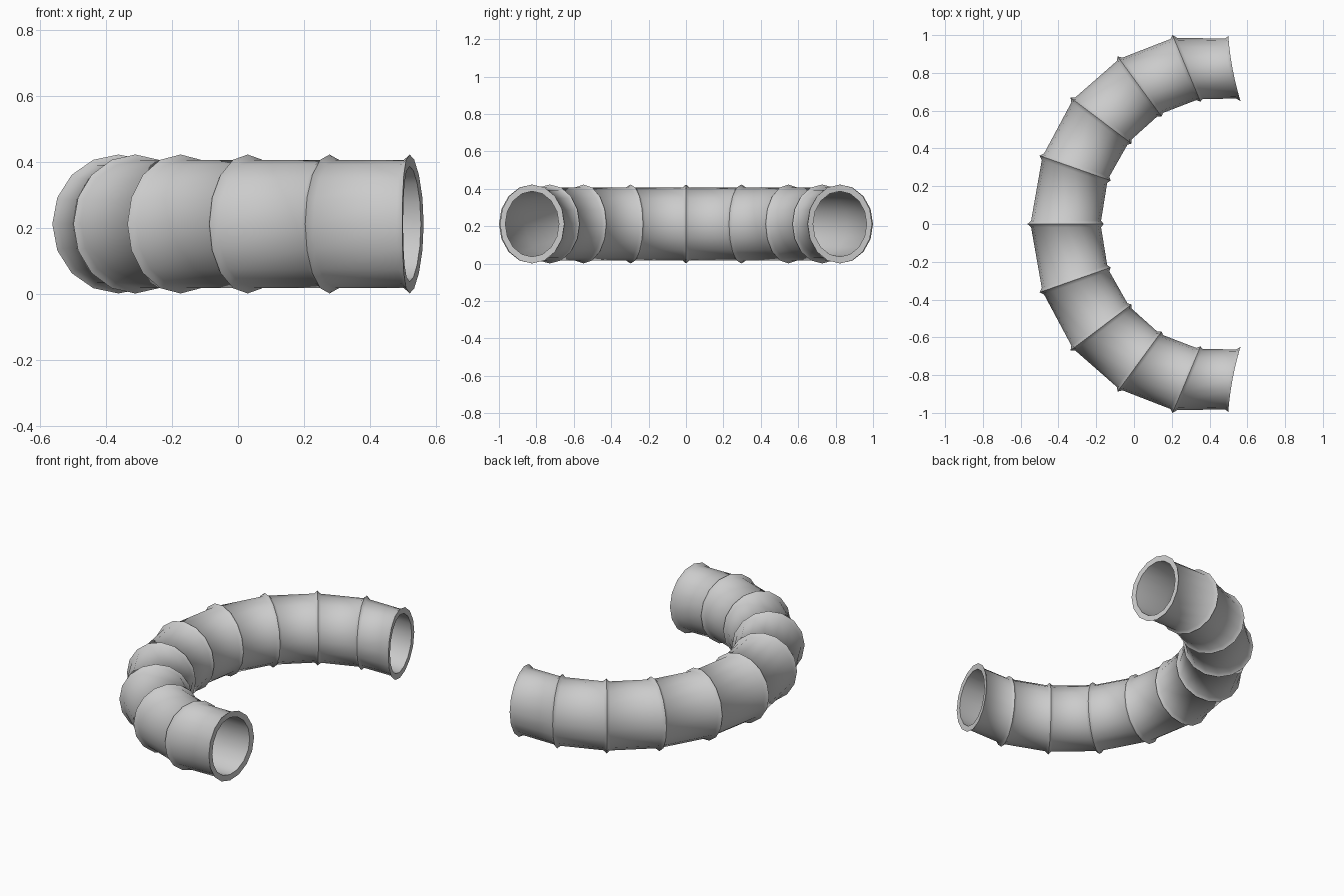
import bpy, bmesh, math
from mathutils import Vector

if "Cube" in bpy.data.objects:
    bpy.data.objects.remove(bpy.data.objects["Cube"])

SIDES = 16
ZC, ZR = 0.212, 0.211       # axis height and vertical joint radius
BODY, BORE = 0.92, 0.83     # pipe wall and bore relative to the joint ridge
LIP = 0.018                 # half width of a ridge

# Mitre joints of one half: outer x, y and inner x, y (from open end to the middle)
half = [
    (0.499, 0.995, 0.564, 0.650),
    (0.204, 1.000, 0.352, 0.648),
    (-0.087, 0.887, 0.146, 0.569),
    (-0.336, 0.669, -0.013, 0.426),
    (-0.500, 0.362, -0.124, 0.230),
    (-0.564, 0.000, -0.161, 0.000),
]
joints = half + [(a, -b, c, -d) for a, b, c, d in reversed(half[:-1])]


def ring(i, scale):
    """Cross-section points at joint i."""
    ox, oy, ix, iy = joints[i]
    end = i in (0, len(joints) - 1)
    pts = []
    for k in range(SIDES):
        a = 2 * math.pi * k / SIDES
        c, s = math.cos(a) * scale, math.sin(a) * scale
        x = (ox + ix) / 2 + (ox - ix) / 2 * c
        y = (oy + iy) / 2 + (oy - iy) / 2 * c
        if end:
            x -= 0.01 * (1 - c * c)     # slightly dished open end
        pts.append(Vector((x, y, ZC + ZR * s)))
    return pts


def toward(p, q):
    return [a + (b - a).normalized() * LIP for a, b in zip(p, q)]


# Outer skin with raised ridges, then back through the bore
n = len(joints)
body = [ring(i, BODY) for i in range(n)]
rings = []
for i in range(n):
    if i > 0:
        rings.append(toward(body[i], body[i - 1]))
    rings.append(ring(i, 1.0))
    if i < n - 1:
        rings.append(toward(body[i], body[i + 1]))
rings += [ring(i, BORE) for i in reversed(range(n))]

bm = bmesh.new()
loops = [[bm.verts.new(p) for p in r] for r in rings]
for j, a in enumerate(loops):
    b = loops[(j + 1) % len(loops)]
    for k in range(SIDES):
        m = (k + 1) % SIDES
        bm.faces.new((a[k], a[m], b[m], b[k]))
bmesh.ops.recalc_face_normals(bm, faces=bm.faces)

mesh = bpy.data.meshes.new("curved_pipe")
bm.to_mesh(mesh)
bm.free()
pipe = bpy.data.objects.new("curved_pipe", mesh)
bpy.context.collection.objects.link(pipe)
bpy.context.view_layer.objects.active = pipe
pipe.select_set(True)
bpy.ops.object.shade_smooth_by_angle(angle=math.radians(60))
